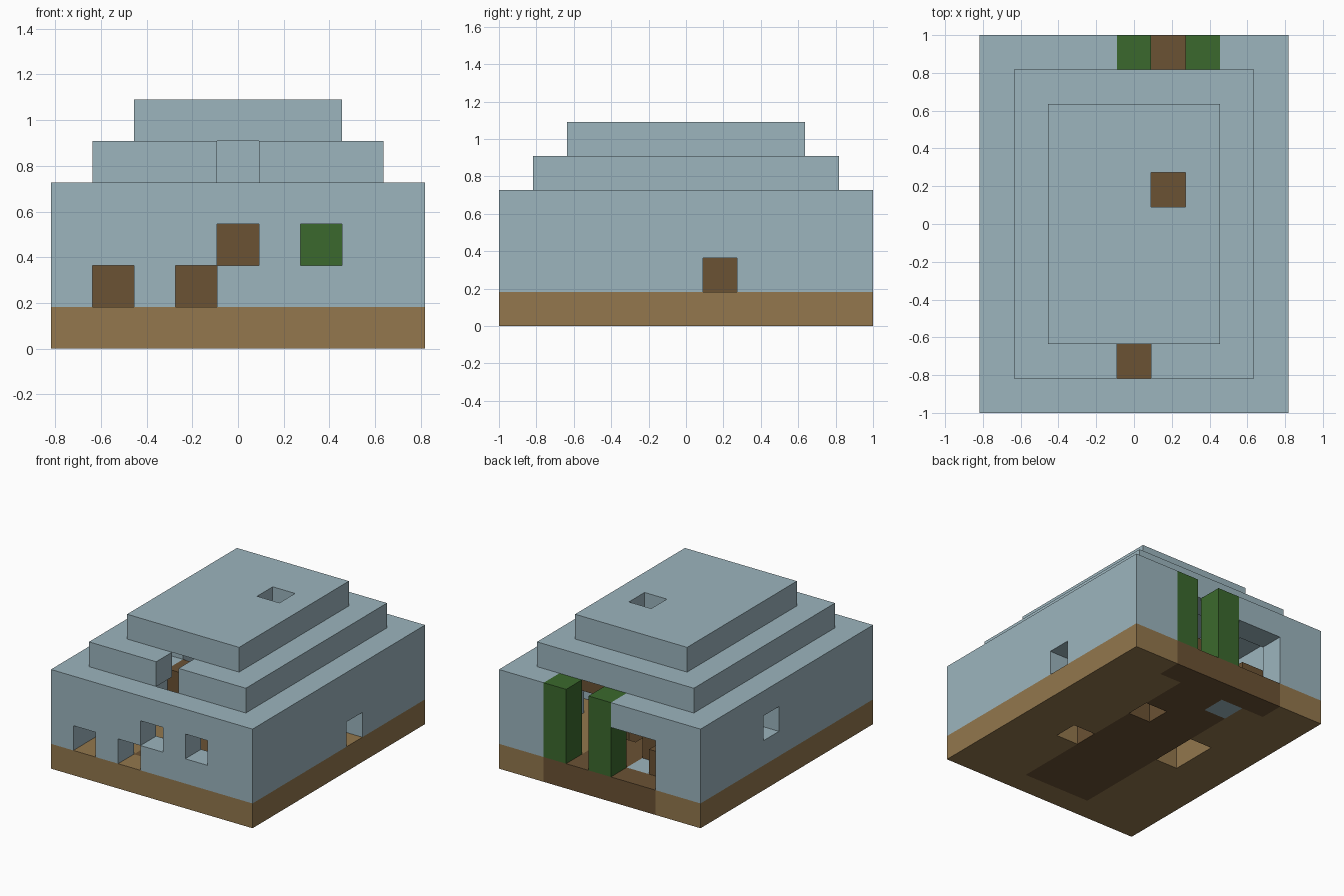
import bpy
import bmesh
from mathutils import Vector

cube = bpy.data.objects.get("Cube")
if cube:
    bpy.data.objects.remove(cube, do_unlink=True)

NX, NY = 9, 11            # house footprint in blocks
U = 2 / NY                # block size
DIRECTIONS = [Vector(d) for d in
              ((1, 0, 0), (-1, 0, 0), (0, 1, 0), (0, -1, 0), (0, 0, 1), (0, 0, -1))]


def material(name, hex_colour):
    def linear(c):
        return c / 12.92 if c <= 0.04045 else ((c + 0.055) / 1.055) ** 2.4
    rgb = [linear(int(hex_colour[k:k + 2], 16) / 255) for k in (0, 2, 4)]
    mat = bpy.data.materials.new(name)
    mat.use_nodes = True
    mat.diffuse_color = (*rgb, 1)
    bsdf = next(n for n in mat.node_tree.nodes if n.type == 'BSDF_PRINCIPLED')
    bsdf.inputs["Base Color"].default_value = (*rgb, 1)
    return mat


def slab(x0, x1, y0, y1, z0, z1):
    """Blocks filling an inclusive range of the grid."""
    return {(x, y, z) for x in range(x0, x1 + 1)
            for y in range(y0, y1 + 1) for z in range(z0, z1 + 1)}


def ring(inset, z0, z1):
    """One block thick wall around the footprint."""
    a, b, c = inset, NX - 1 - inset, NY - 1 - inset
    return slab(a, b, a, c, z0, z1) - slab(a + 1, b - 1, a + 1, c - 1, z0, z1)


def build(name, blocks, mat, occupied):
    """Mesh of the open faces of a set of blocks."""
    bm = bmesh.new()
    for block in sorted(blocks):
        cell = Vector(block)
        centre = cell + Vector((0.5 - NX / 2, 0.5 - NY / 2, 0.5))
        for d in DIRECTIONS:
            if tuple(int(round(v)) for v in cell + d) in occupied:
                continue
            s = Vector((d.y, d.z, d.x))
            t = d.cross(s)
            corners = [centre + (d + s * p + t * q) / 2
                       for p, q in ((-1, -1), (1, -1), (1, 1), (-1, 1))]
            bm.faces.new([bm.verts.new(c * U) for c in corners])
    bmesh.ops.remove_doubles(bm, verts=bm.verts, dist=U / 100)
    mesh = bpy.data.meshes.new(name)
    bm.to_mesh(mesh)
    bm.free()
    mesh.materials.append(mat)
    bpy.context.collection.objects.link(bpy.data.objects.new(name, mesh))


stone = material("pale blue stone", "9CB5BE")
earth = material("light brown floor", "93774D")
wood = material("dark brown wood", "6B5234")
leaf = material("leaf green", "3B692D")

# Floor with a darker path, pits and one stone tile
tile = {(3, 9, 0)}
pits = {(6, 4, 0), (5, 7, 0), (2, 5, 0), (2, 6, 0)}
path = (slab(3, 5, 1, 9, 0, 0) | slab(2, 6, 10, 10, 0, 0)) - pits - tile
floor = slab(0, NX - 1, 0, NY - 1, 0, 0) - path - pits - tile

# Walls with windows and the wide rear doorway
windows = {(1, 0, 1), (3, 0, 1), (4, 0, 2), (6, 0, 2), (8, 6, 1), (0, 6, 2)}
doorway = slab(2, 6, 10, 10, 1, 2) | slab(4, 6, 10, 10, 3, 3)
walls = ring(0, 1, 3) - windows - doorway

# Stepped roof
roof_step = ring(1, 4, 4) - {(4, 1, 4)}
roof_top = slab(2, 6, 2, 8, 5, 5) - {(5, 6, 5)}

# Columns and interior blocks
columns = {"left_column": slab(6, 6, 10, 10, 1, 3),
           "middle_column": slab(4, 4, 10, 10, 1, 3)}
stairs = {(2, 9, 1), (3, 8, 1), (4, 8, 2), (5, 8, 3), (6, 8, 3)}
stool = {(1, 6, 1)}

parts = [("floor", floor, earth), ("floor_path", path, wood),
         ("floor_tile", tile, stone), ("walls", walls, stone),
         ("roof_step", roof_step, stone), ("roof_top", roof_top, stone),
         ("stairs", stairs, wood), ("stool", stool, wood)]
parts += [(name, blocks, leaf) for name, blocks in columns.items()]

occupied = set().union(*(blocks for _, blocks, _ in parts))
for name, blocks, mat in parts:
    build(name, blocks, mat, occupied)
